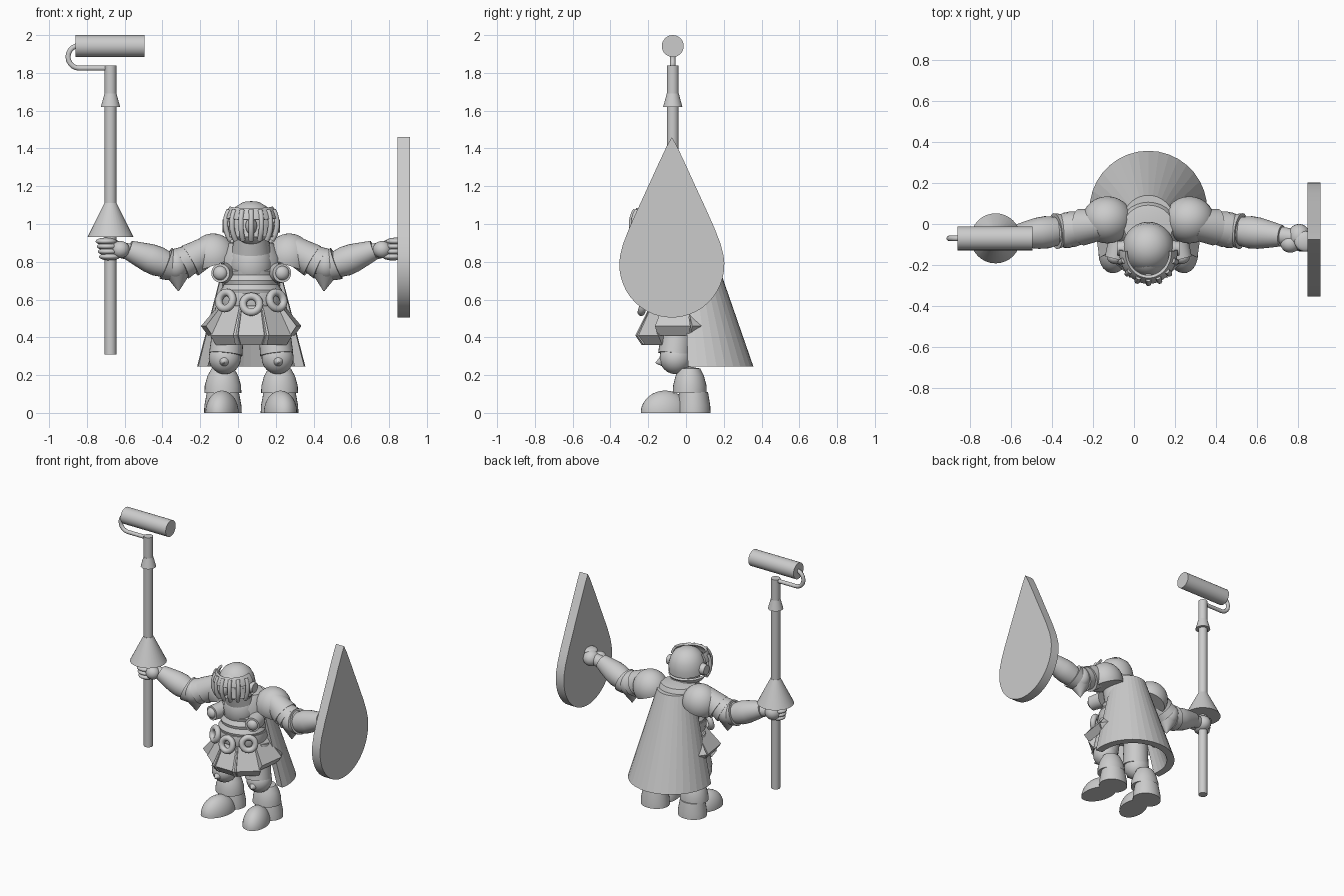
import bpy, bmesh, math
from mathutils import Vector
from math import sin, cos, pi, radians

if "Cube" in bpy.data.objects:
    bpy.data.objects.remove(bpy.data.objects["Cube"])

CX = 0.07  # the figure's own mirror line


def add(name, bm, angle=40):
    bmesh.ops.remove_doubles(bm, verts=bm.verts, dist=1e-5)
    bmesh.ops.recalc_face_normals(bm, faces=bm.faces)
    me = bpy.data.meshes.new(name)
    bm.to_mesh(me)
    bm.free()
    ob = bpy.data.objects.new(name, me)
    bpy.context.collection.objects.link(ob)
    bpy.ops.object.select_all(action='DESELECT')
    ob.select_set(True)
    bpy.context.view_layer.objects.active = ob
    bpy.ops.object.shade_smooth_by_angle(angle=radians(angle))
    return ob


def lathe(name, prof, loc=(0, 0, 0), axis=(0, 0, 1), scale=(1, 1, 1), segs=28, arc=None, closed=False):
    """Revolve (radius, height) points; arc in degrees gives a partial turn."""
    bm = bmesh.new()
    a0, a1 = arc or (0, 360)
    rings = []
    for i in range(segs + 1):
        a = radians(a0 + (a1 - a0) * i / segs)
        rings.append([bm.verts.new((r * cos(a) * scale[0], r * sin(a) * scale[1], z * scale[2])) for r, z in prof])
    n = len(prof)
    for p, q in zip(rings, rings[1:]):
        for j in range(n if closed else n - 1):
            k = (j + 1) % n
            bm.faces.new((p[j], q[j], q[k], p[k]))
    if arc and closed:
        bm.faces.new(rings[0])
        bm.faces.new(rings[-1])
    bmesh.ops.remove_doubles(bm, verts=bm.verts, dist=1e-5)
    ob = add(name, bm)
    ob.location = loc
    ob.rotation_euler = Vector(axis).to_track_quat('Z', 'Y').to_euler()
    return ob


def cone(name, a, b, r1, r2, segs=28):
    a, b = Vector(a), Vector(b)
    h = (b - a).length
    return lathe(name, [(0, 0), (r1, 0), (r2, h), (0, h)], a, b - a, segs=segs)


def ball(name, loc, rad, axis=(0, 0, 1), start=-90):
    """Ellipsoid; start=0 gives a dome with a flat base."""
    prof = [(cos(radians(start + (90 - start) * i / 12)), sin(radians(start + (90 - start) * i / 12))) for i in range(13)]
    if start > -90:
        prof.insert(0, (0, prof[0][1]))
    return lathe(name, prof, loc, axis, rad)


def tube(name, pts, r, cyclic=False):
    cu = bpy.data.curves.new(name, 'CURVE')
    cu.dimensions = '3D'
    cu.bevel_depth, cu.bevel_resolution, cu.use_fill_caps = r, 3, True
    sp = cu.splines.new('POLY')
    sp.points.add(len(pts) - 1)
    for p, c in zip(sp.points, pts):
        p.co = (*c, 1)
    sp.use_cyclic_u = cyclic
    sp.use_smooth = True
    ob = bpy.data.objects.new(name, cu)
    bpy.context.collection.objects.link(ob)
    return ob


# roller lance: pole, hand guard, collar, wire and roller
PX, PY = -0.675, -0.07
cone("lance_pole", (PX, PY, 0.31), (PX, PY, 1.84), 0.031, 0.031)
cone("lance_guard", (PX, PY, 0.93), (PX, PY, 1.11), 0.122, 0.033, 32)
cone("lance_collar", (PX, PY, 1.62), (PX, PY, 1.69), 0.051, 0.032)
wire = [(PX, PY, 1.825), (-0.83, PY, 1.825)]
wire += [(-0.84 - 0.06 * sin(t * pi / 10), PY, 1.885 - 0.06 * cos(t * pi / 10)) for t in range(11)] + [(-0.8, PY, 1.945)]
tube("roller_wire", wire, 0.014)
cone("paint_roller", (-0.86, PY, 1.942), (-0.495, PY, 1.942), 0.058, 0.058, 32)

# teardrop shield
side = [(0.028, 1.41), (0.075, 1.31), (0.125, 1.2), (0.178, 1.085), (0.225, 0.98), (0.258, 0.895)]
arc = [(0.278 * cos(radians(a)), 0.785 + 0.28 * sin(radians(a))) for a in range(10, -191, -8)]
outline = [(0, 1.46)] + side + arc + [(-y, z) for y, z in reversed(side)]
bm = bmesh.new()
face = bm.faces.new([bm.verts.new((0.845, y - 0.075, z)) for y, z in outline])
ext = bmesh.ops.extrude_face_region(bm, geom=[face])
bmesh.ops.translate(bm, verts=[v for v in ext["geom"] if isinstance(v, bmesh.types.BMVert)], vec=(0.065, 0, 0))
add("shield", bm, 25)

# torso, breastplate and waist bands
lathe("torso", [(0, 0.45), (0.15, 0.47), (0.155, 0.62), (0.15, 0.72), (0.165, 0.82), (0.12, 0.9), (0, 0.92)],
      (CX, -0.01, 0), scale=(1, 0.85, 1))
ball("breastplate", (CX, -0.07, 0.79), (0.115, 0.11, 0.14))
for i, (z, r) in enumerate([(0.75, 0.125), (0.70, 0.14), (0.65, 0.155)]):
    lathe(f"waist_band_{i}", [(0, -0.03), (r, -0.03), (r + 0.008, 0), (r - 0.015, 0.035), (0, 0.035)],
          (CX, -0.05, z), scale=(1, 0.92, 1))
lathe("belt", [(0, -0.035), (0.165, -0.035), (0.172, 0), (0.165, 0.035), (0, 0.035)], (CX, -0.04, 0.6))
cone("neck_guard", (CX, -0.06, 0.82), (CX, -0.12, 0.95), 0.11, 0.085)

# belt rings, with a buckle in the middle
for i, (u, y, z) in enumerate([(-0.135, -0.17, 0.595), (0, -0.225, 0.575), (0.135, -0.17, 0.595)]):
    d = Vector((u * 1.5, -0.3, 0.08)).normalized()
    ring = [(0.044 + 0.02 * cos(t * pi / 6), 0.02 * sin(t * pi / 6)) for t in range(12)]
    lathe(f"belt_ring_{i}", ring, (CX + u, y, z), d, closed=True)

# skirt of thick flared plates
for i, deg in enumerate([-90, -50, -130, -8, -172, 35, 145]):
    a = radians(deg)
    out, tan = Vector((cos(a), sin(a), 0)), Vector((-sin(a), cos(a), 0))
    flare = 0.255 if abs(deg + 90) > 60 else 0.225
    low = 0.41 if abs(deg + 90) > 60 else 0.36
    bm = bmesh.new()
    vs = []
    for r, z, w in [(0.125, 0.62, 0.05), (flare, low + 0.05, 0.095), (flare - 0.035, low, 0.085), (0.09, 0.58, 0.045)]:
        for k in (-1, 1):
            vs.append(bm.verts.new(Vector((CX, -0.035, z)) + out * r + tan * w * k))
    for j in range(4):
        n = (j + 1) % 4
        bm.faces.new((vs[2 * j], vs[2 * j + 1], vs[2 * n + 1], vs[2 * n]))
    bm.faces.new(vs[0::2])
    bm.faces.new(vs[1::2])
    add(f"skirt_plate_{i}", bm, 20)

# cape: thick half cone drifting backward as it widens
bm = bmesh.new()
rows = []
for i in range(21):
    a = radians(-12 + 204 * i / 20)
    rows.append([bm.verts.new((CX + r * cos(a), cy + r * sin(a), z)) for r, cy, z in
                 [(0.125, 0.015, 0.87), (0.287, 0.07, 0.245), (0.235, 0.07, 0.245), (0.075, 0.015, 0.87)]])
for p, q in zip(rows, rows[1:]):
    for j in range(4):
        k = (j + 1) % 4
        bm.faces.new((p[j], q[j], q[k], p[k]))
bm.faces.new(rows[0])
bm.faces.new(rows[-1])
add("cape", bm, 5)

# helmet, face and barred visor
H = Vector((CX, -0.13, 1.0))
ball("head", H + Vector((0, -0.02, -0.01)), (0.095, 0.105, 0.105))
lathe("helmet_dome", [(0.128, -0.04), (0.126, 0.0), (0.112, 0.05), (0.085, 0.09), (0.045, 0.115), (0, 0.122),
                      (0, 0.105), (0.08, 0.07), (0.112, 0.0), (0.112, -0.04), (0.128, -0.04)],
      H + Vector((0, 0.015, 0)), (0, 0.12, 1))
lathe("helmet_nape", [(0.12, 0.0), (0.13, -0.07), (0.115, -0.07), (0.105, 0)],
      H, arc=(0, 180), closed=True)
ball("nose", H + Vector((0, -0.125, -0.01)), (0.03, 0.035, 0.045))


def on_sphere(r, az, el):
    az, el = radians(az), radians(el)
    return H + Vector((r * cos(el) * cos(az), r * 1.1 * cos(el) * sin(az), r * sin(el)))


def shell(r, e0, e1):
    e = [radians(e0 + (e1 - e0) * i / 4) for i in range(5)]
    return [(r * cos(t), r * sin(t)) for t in e] + [((r - 0.015) * cos(t), (r - 0.015) * sin(t)) for t in reversed(e)]


lathe("visor_brow", shell(0.147, 14, 40), H, (0, -0.08, 1), (1, 1.12, 1), arc=(178, 362), closed=True)
lathe("visor_chin", shell(0.145, -45, -28), H, scale=(1, 1.1, 1), arc=(180, 360), closed=True)
for i, az in enumerate([-90, -68, -112, -45, -135, -20, -160]):
    tube(f"visor_bar_{i}", [on_sphere(0.145, az, e) for e in range(-36, 31, 6)], 0.014)

# limbs and paired armour, mirrored about the figure's centre
for s, tag in ((-1, "right"), (1, "left")):
    def P(u, y, z):
        return (CX + s * u, y, z)

    # visor hinge and chest knob
    cone(f"visor_hinge_{tag}", P(0.11, -0.12, 0.99), P(0.152, -0.12, 0.99), 0.042, 0.034)
    cone(f"chest_knob_rim_{tag}", P(0.14, -0.08, 0.74), P(0.163, -0.17, 0.74), 0.055, 0.05)
    ball(f"chest_knob_{tag}", P(0.164, -0.165, 0.74), (0.038, 0.038, 0.03), (s * 0.2, -1, 0))

    # shoulder and overlapping arm plates
    ball(f"pauldron_{tag}", P(0.2, 0.02, 0.825), (0.115, 0.122, 0.125), (s * 0.35, 0, 1), -20)
    cone(f"arm_plate_a_{tag}", P(0.22, 0, 0.865), P(0.325, -0.015, 0.805), 0.075, 0.09)
    cone(f"arm_plate_b_{tag}", P(0.3, -0.015, 0.825), P(0.37, -0.025, 0.79), 0.072, 0.088)
    ball(f"elbow_{tag}", P(0.395, -0.03, 0.785), (0.07, 0.088, 0.085))
    cone(f"elbow_spike_{tag}", P(0.39, -0.03, 0.735), P(0.385, -0.03, 0.645), 0.068, 0.003)
    d = Vector((s * 0.22, -0.025, 0.085))
    lathe(f"elbow_cuff_{tag}", [(0, 0), (0.078, 0), (0.088, 0.045), (0, 0.045)], P(0.41, -0.03, 0.775), d)
    lathe(f"forearm_{tag}", [(0, 0), (0.07, 0), (0.079, 0.05), (0.076, 0.1), (0.062, 0.17), (0.052, 0.215), (0, 0.215)],
          P(0.45, -0.035, 0.785), d)
    cone(f"wrist_{tag}", P(0.63, -0.055, 0.85), P(0.71, -0.065, 0.865), 0.045, 0.04)

    # fist
    ball(f"palm_{tag}", P(0.735, -0.06, 0.865), (0.055, 0.06, 0.055))
    ball(f"thumb_{tag}", P(0.692, -0.095, 0.865), (0.048, 0.045, 0.045))
    for i in range(4):
        ball(f"finger_{tag}_{i}", P(0.768 - 0.006 * i, -0.085, 0.908 - 0.027 * i), (0.056, 0.05, 0.02))

    # leg: thigh, knee, shin and boot
    cone(f"thigh_{tag}", P(0.135, -0.06, 0.31), P(0.11, -0.03, 0.55), 0.088, 0.08)
    ball(f"knee_{tag}", P(0.14, -0.055, 0.29), (0.085, 0.085, 0.085))
    cone(f"knee_point_{tag}", P(0.14, -0.07, 0.285), P(0.145, -0.16, 0.265), 0.07, 0.004)
    lathe(f"shin_{tag}", [(0, 0), (0.098, 0), (0.096, 0.04), (0.082, 0.09), (0.06, 0.13), (0, 0.14)],
          P(0.15, 0.02, 0.105), scale=(1, 0.92, 1))
    lathe(f"boot_heel_{tag}", [(0, 0), (0.1, 0), (0.098, 0.04), (0.085, 0.11), (0, 0.12)],
          P(0.15, 0.04, 0), scale=(1, 0.9, 1))
    toe = ball(f"boot_toe_{tag}", P(0.155, -0.11, 0), (0.085, 0.132, 0.118), start=0)
    toe.rotation_euler = (0, 0, s * radians(14))
